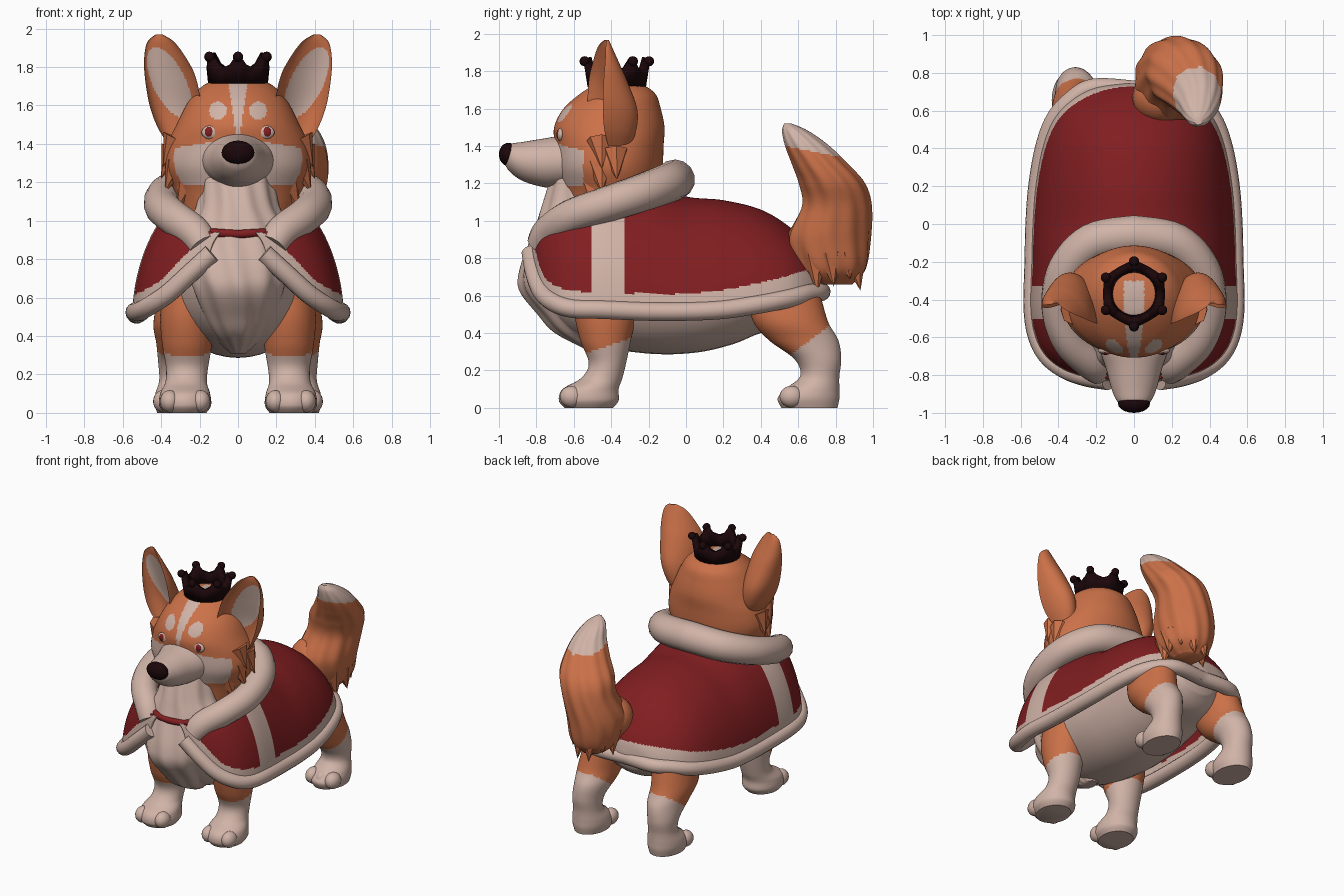
import bpy, bmesh
from math import sin, cos, pi, hypot
from mathutils import Vector, Matrix

cube = bpy.data.objects.get("Cube")
if cube:
    bpy.data.objects.remove(cube)

ORANGE, CREAM, RED, DARK = range(4)
MATS = []
for label, rgb in (("orange_fur", (0.60, 0.165, 0.065)), ("cream_fur", (0.63, 0.45, 0.385)),
                   ("cape_red", (0.22, 0.013, 0.015)), ("dark_maroon", (0.011, 0.002, 0.003))):
    m = bpy.data.materials.new(label)
    m.use_nodes = True
    m.diffuse_color = (*rgb, 1)
    m.node_tree.nodes["Principled BSDF"].inputs["Base Color"].default_value = (*rgb, 1)
    MATS.append(m)


def smooth_path(rows, steps=6):
    """Catmull-Rom interpolation of tuples of any length."""
    out = []
    for i in range(len(rows) - 1):
        a, b, c, d = (rows[max(i - 1, 0)], rows[i], rows[i + 1], rows[min(i + 2, len(rows) - 1)])
        for s in range(steps):
            t = s / steps
            out.append(tuple(q + t * (r - p) / 2 + t * t * (p - 2.5 * q + 2 * r - u / 2)
                             + t ** 3 * (1.5 * (q - r) + (u - p) / 2)
                             for p, q, r, u in zip(a, b, c, d)))
    return out + [tuple(rows[-1])]


def finish(name, bm, paint, mirror=False, angle=50, thick=0):
    """Turn a bmesh into a painted, smooth shaded object."""
    bmesh.ops.recalc_face_normals(bm, faces=bm.faces)
    for f in bm.faces:
        f.material_index = paint(f.calc_center_median(), f.normal) if callable(paint) else paint
    me = bpy.data.meshes.new(name)
    bm.to_mesh(me)
    bm.free()
    for m in MATS:
        me.materials.append(m)
    ob = bpy.data.objects.new(name, me)
    bpy.context.collection.objects.link(ob)
    bpy.ops.object.select_all(action='DESELECT')
    ob.select_set(True)
    bpy.context.view_layer.objects.active = ob
    bpy.ops.object.shade_smooth_by_angle(angle=angle * pi / 180)
    if thick:
        mod = ob.modifiers.new("thickness", 'SOLIDIFY')
        mod.thickness, mod.offset = thick, -1
    if mirror:
        ob.modifiers.new("mirror", 'MIRROR')


def loft(name, axis, rows, paint, n=40, steps=6, mirror=False, fur=0, cup=False):
    """Rows are (position along axis, centre x, other centre, radius x, other radius)."""
    bm = bmesh.new()
    rings = []
    for t, cx, c, rx, r in smooth_path(rows, steps):
        ring = []
        for k in range(n):
            a = 2 * pi * k / n
            g = 1 + fur * sin(11 * a + 9 * t)
            u, v = rx * g * cos(a), r * g * sin(a)
            if cup:
                v = (v if v > 0 else -0.55 * v) + 0.3 * u
            p = (cx + u, c + v, t) if axis == 'z' else (cx + u, t, c + v)
            ring.append(bm.verts.new(p))
        rings.append(ring)
    for lo, hi in zip(rings, rings[1:]):
        for k in range(n):
            bm.faces.new((lo[k], lo[k - 1], hi[k - 1], hi[k]))
    bm.faces.new(rings[0])
    bm.faces.new(rings[-1])
    finish(name, bm, paint, mirror)


def balls(name, items, paint, mirror=False):
    """Ellipsoids given as (centre, radii)."""
    bm = bmesh.new()
    for c, r in items:
        bmesh.ops.create_uvsphere(bm, u_segments=20, v_segments=12, radius=1,
                                  matrix=Matrix.Translation(c) @ Matrix.Diagonal((*r, 1)))
    finish(name, bm, paint, mirror)


def tufts(name, items, mirror=False):
    """Pointed orange locks of fur given as (root, tip, radius)."""
    bm = bmesh.new()
    for root, tip, r in items:
        a, b = Vector(root), Vector(tip)
        turn = (b - a).to_track_quat('Z', 'Y').to_matrix().to_4x4()
        bmesh.ops.create_cone(bm, cap_ends=True, segments=7, radius1=r, radius2=0, depth=(b - a).length,
                              matrix=Matrix.Translation((a + b) / 2) @ turn)
    finish(name, bm, ORANGE, mirror, angle=30)


def tube(name, half, radius, mat):
    """Round tube along a half path (x, y, z, radius factor) and its mirror image."""
    half = smooth_path(half)
    pts = [(-p[0], *p[1:]) for p in half[:0:-1]] + half
    cu = bpy.data.curves.new(name, 'CURVE')
    cu.dimensions, cu.bevel_depth, cu.bevel_resolution, cu.use_fill_caps = '3D', radius, 5, True
    sp = cu.splines.new('POLY')
    sp.points.add(len(pts) - 1)
    for q, p in zip(sp.points, pts):
        q.co, q.radius = (*p[:3], 1), p[3]
    cu.materials.append(MATS[mat])
    ob = bpy.data.objects.new(name, cu)
    bpy.context.collection.objects.link(ob)


# Body and chest
loft("body", 'y', [(-.8, 0, .74, .1, .13), (-.7, 0, .7, .24, .25), (-.5, 0, .66, .33, .32),
                   (-.2, 0, .66, .38, .37), (.05, 0, .66, .38, .365), (.25, 0, .68, .37, .34),
                   (.4, 0, .69, .35, .29), (.58, 0, .62, .28, .18), (.68, 0, .62, .14, .1)], CREAM)
loft("chest_ruff", 'z', [(.31, 0, -.47, .04, .06), (.4, 0, -.53, .13, .17), (.5, 0, -.59, .19, .2),
                         (.63, 0, -.64, .24, .245), (.75, 0, -.65, .27, .23), (.95, 0, -.6, .27, .21),
                         (1.08, 0, -.57, .21, .2), (1.25, 0, -.54, .19, .17)], CREAM, n=66, fur=.035)


# Head, with a blaze, brow spots and pale cheeks
def head_paint(c, n):
    x = abs(c.x)
    blaze = c.z > 1.42 and c.y < -.3 and x < .012 + .15 * max(0, c.z - 1.46)
    brow = c.y < -.5 and hypot(x - .105, c.z - 1.575) < .046
    cheek = c.y < -.55 and 1.19 < c.z < 1.43 - .15 * x
    return CREAM if blaze or brow or cheek else ORANGE


loft("head", 'z', [(1.0, 0, -.42, .28, .22), (1.15, 0, -.4, .33, .26), (1.28, 0, -.41, .38, .285),
                   (1.4, 0, -.41, .365, .29), (1.5, 0, -.41, .32, .295), (1.6, 0, -.395, .27, .26),
                   (1.68, 0, -.365, .21, .2), (1.73, 0, -.36, .13, .12), (1.745, 0, -.36, .03, .03)],
     head_paint, n=180, steps=11)
loft("muzzle", 'y', [(-.5, 0, 1.31, .23, .15), (-.66, 0, 1.315, .185, .14), (-.76, 0, 1.31, .15, .13),
                     (-.87, 0, 1.317, .12, .105), (-.94, 0, 1.335, .088, .075), (-.97, 0, 1.34, .04, .035)], CREAM)
balls("nose", [((0, -.95, 1.355), (.085, .05, .062))], DARK)
balls("eye_whites", [((.14, -.67, 1.46), (.05, .02, .036))], CREAM, True)
balls("irises", [((.15, -.681, 1.462), (.024, .012, .026))], RED, True)
tufts("cheek_tufts", [((x, y, z), (x + .07, y + .01, z - .15), .075)
                      for x, y, z in ((.32, -.46, 1.43), (.33, -.38, 1.37), (.31, -.46, 1.3), (.28, -.36, 1.25),
                                      (.25, -.5, 1.2))], True)


# Ears with a leaning pale hollow
def ear_paint(c, n):
    dx, dz = c.x - .358, c.z - 1.72
    along, across = .44 * dx + .9 * dz, .9 * dx - .44 * dz
    return CREAM if n.y < 0 and hypot(along / .2, across / .085) < 1 else ORANGE


loft("ears", 'z', [(1.38, .28, -.43, .07, .12), (1.48, .3, -.47, .115, .2), (1.6, .325, -.485, .135, .22),
                   (1.75, .353, -.48, .132, .16), (1.85, .38, -.465, .108, .1), (1.93, .402, -.45, .07, .05),
                   (1.968, .41, -.43, .02, .015)], ear_paint, n=96, steps=10, mirror=True, cup=True)

# Legs and toes
loft("front_legs", 'z', [(0, .275, -.52, .11, .13), (.04, .275, -.52, .135, .16), (.1, .275, -.51, .13, .15),
                         (.16, .27, -.45, .108, .11), (.24, .265, -.42, .11, .1), (.36, .265, -.43, .13, .135),
                         (.5, .265, -.43, .14, .165), (.66, .26, -.42, .13, .17)],
     lambda c, n: ORANGE if c.z > .37 + .33 * (c.y + .3) else CREAM, n=90, steps=10, mirror=True)
loft("hind_legs", 'z', [(0, .31, .66, .11, .15), (.05, .31, .655, .125, .165), (.1, .31, .675, .12, .145),
                        (.17, .31, .715, .1, .105), (.26, .31, .705, .105, .125), (.36, .3, .63, .125, .185),
                        (.46, .3, .56, .14, .2), (.6, .28, .52, .14, .2)],
     lambda c, n: ORANGE if c.z > .255 + .75 * max(0, c.y - .52) else CREAM, n=90, steps=10, mirror=True)
balls("toes", [((x + dx, y, .06), (.052, .065, .058)) for x, y in ((.275, -.61), (.31, .565))
               for dx in (-.08, 0, .08)], CREAM, True)

# Tail with pale tip and ragged root
loft("tail", 'z', [(.66, .2, .79, .08, .1), (.74, .2, .78, .16, .18), (.9, .2, .765, .195, .22),
                   (1.08, .24, .805, .185, .185), (1.2, .275, .78, .19, .175), (1.3, .315, .72, .155, .15),
                   (1.4, .34, .65, .112, .118), (1.48, .34, .585, .07, .07), (1.52, .34, .545, .02, .02)],
     lambda c, n: CREAM if c.z > 1.4 - .2 * (c.y - .53) else ORANGE, n=110, steps=9, fur=.022)
balls("tail_root", [((.14, .67, .87), (.15, .14, .15))], ORANGE)
tufts("tail_fringe", [((.2 + .12 * cos(a), .77 + .13 * sin(a), .82),
                       (.2 + .15 * cos(a), .79 + .15 * sin(a), .65 + .04 * sin(3 * a)), .075)
                      for a in (pi * k / 5 for k in range(10))])

# Cape: arched ribs along the back, cut open at the sloping neckline
CAPE = smooth_path([(-.83, .15, .98, .79), (-.81, .27, 1.02, .68), (-.77, .38, 1.1, .58), (-.7, .47, 1.16, .52),
                    (-.6, .525, 1.21, .49), (-.45, .55, 1.25, .485), (-.2, .545, 1.2, .475),
                    (0, .54, 1.13, .475), (.2, .525, 1.11, .485), (.4, .49, 1.06, .515), (.55, .435, .97, .545),
                    (.65, .35, .87, .57), (.72, .23, .77, .58), (.745, .06, .68, .58)], 10)
ARC = 180


def neckline(y):
    return .95 + .37 * (y + .8)


def height_above_hem(c):
    for a, b in zip(CAPE, CAPE[1:]):
        if a[0] <= c.y <= b[0]:
            return c.z - a[3] - (b[3] - a[3]) * (c.y - a[0]) / (b[0] - a[0])
    return 0


def cape_paint(c, n):
    trim = -.5 < c.y < -.32 or height_above_hem(c) < .135 + .05 * max(0, c.y) + max(0, -.76 - c.y)
    return CREAM if trim else RED


bm = bmesh.new()
ribs = [[bm.verts.new((w * cos(pi * k / ARC), y, h + (t - h) * sin(pi * k / ARC))) for k in range(ARC + 1)]
        for y, w, t, h in CAPE]
for lo, hi in zip(ribs, ribs[1:]):
    for k in range(ARC):
        bm.faces.new((lo[k], lo[k + 1], hi[k + 1], hi[k]))
bm.faces.new(ribs[-1])
centres = [(f, f.calc_center_median()) for f in bm.faces]
opening = [f for f, c in centres if c.y < .02 and c.z > neckline(c.y)]
bmesh.ops.delete(bm, geom=opening, context='FACES')
finish("cape", bm, cape_paint, thick=.02)
tube("cape_hem", [(0, .71, .62, 1)] + [(w - .015, y, h + .04, 1) for y, w, t, h in CAPE[-11::-10]], .05, CREAM)
tube("cape_collar", [(0, -.06, 1.22, 1.08), (.22, -.1, 1.2, 1.05), (.36, -.25, 1.145, 1), (.395, -.45, 1.08, .95),
                     (.34, -.62, 1.02, .92), (.23, -.73, .94, .9), (.18, -.775, .87, .8)], .1, CREAM)
tube("cape_clasp", [(0, -.81, .93, 1), (.08, -.805, .935, 1), (.16, -.77, .94, 1)], .022, RED)

# Crown: band with six flared points, each topped by a bead
bm = bmesh.new()
rows = []
for top in (0, 1):
    row = []
    for k in range(24):
        a = pi / 2 + pi * k / 12
        peak = top * (.075, .018, 0, .018)[k % 4]
        r = .156 + .008 * top + .22 * peak
        row.append(bm.verts.new((r * cos(a), -.37 + r * sin(a), 1.715 + .08 * top + peak)))
    rows.append(row)
for k in range(24):
    bm.faces.new((rows[0][k - 1], rows[0][k], rows[1][k], rows[1][k - 1]))
finish("crown", bm, DARK, angle=20, thick=.045)
balls("crown_beads", [((.172 * cos(a), -.37 + .172 * sin(a), 1.853), (.027, .027, .027))
                      for a in (pi / 2 + pi * k / 3 for k in range(6))], DARK)
